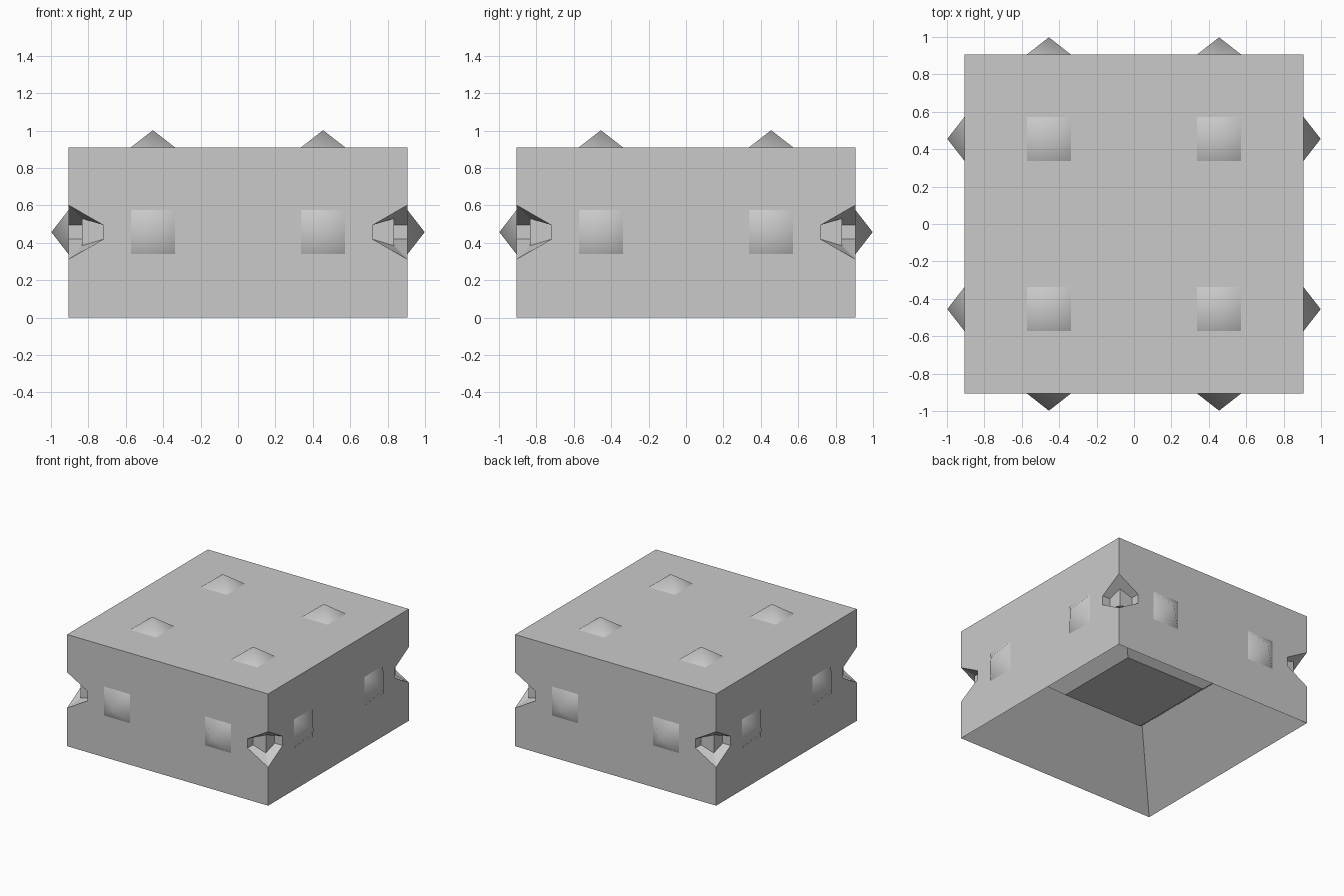
import bpy, bmesh
from math import pi
from mathutils import Matrix, Vector

cube = bpy.data.objects.get("Cube")
if cube:
    bpy.data.objects.remove(cube, do_unlink=True)

HALF, TOP, MID = 0.906, 0.91, 0.457      # half width, height, notch height
CORE = 0.835                             # half width of the core behind the notches
NOTCH_END = 0.72                         # where corner notches stop along a wall

grey = bpy.data.materials.new("plain_grey")
grey.use_nodes = True
colour = (0.59, 0.59, 0.59, 1)
grey.diffuse_color = colour
grey.node_tree.nodes["Principled BSDF"].inputs["Base Color"].default_value = colour


def finish(bm, name):
    """Weld, orient and link a mesh as a named object."""
    bmesh.ops.remove_doubles(bm, verts=bm.verts, dist=0.0005)
    bmesh.ops.recalc_face_normals(bm, faces=bm.faces)
    mesh = bpy.data.meshes.new(name)
    bm.to_mesh(mesh)
    bm.free()
    mesh.materials.append(grey)
    ob = bpy.data.objects.new(name, mesh)
    bpy.context.collection.objects.link(ob)
    return ob


def add_face(bm, points, turn=Matrix.Identity(4)):
    bm.faces.new([bm.verts.new(turn @ Vector(p)) for p in points])


def square(half, z):
    return [(-half, -half, z), (half, -half, z), (half, half, z), (-half, half, z)]


def notch(half, opening, sign):
    """Tapered notch edge at one end of the front wall, from bottom to top."""
    return [(sign * half, -half, MID - opening), (sign * NOTCH_END, -half, MID - 0.038),
            (sign * NOTCH_END, -half, MID + 0.038), (sign * half, -half, MID + opening)]


# Body: four walls with shallow notches wrapped around the corners
bm = bmesh.new()
low, high = square(HALF, 0), square(HALF, TOP)
for side in range(4):
    turn = Matrix.Rotation(side * pi / 2, 4, 'Z')
    right, left = notch(HALF, 0.145, 1), notch(HALF, 0.145, -1)
    add_face(bm, [low[0], low[1], *right, high[1], high[0], *reversed(left)], turn)
    for sign, rim in ((1, right), (-1, left)):
        floor = notch(CORE, 0.073, sign)
        add_face(bm, floor, turn)
        for i in range(3):
            add_face(bm, [rim[i], rim[i + 1], floor[i + 1], floor[i]], turn)
add_face(bm, high)

# Underside: recess with sloping walls around a low central boss
rings = [low, square(0.49, 0.44), square(0.36, 0.33)]
for a, b in zip(rings, rings[1:]):
    for i in range(4):
        j = (i + 1) % 4
        add_face(bm, [a[i], a[j], b[j], b[i]])
add_face(bm, rings[-1])
finish(bm, "notched_body")


# Smooth pyramid studs: four on top, two on each side
def stud(name, matrix):
    bm = bmesh.new()
    base = square(0.118, 0)
    for i in range(4):
        add_face(bm, [base[i], base[(i + 1) % 4], (0, 0, 0.092)])
    ob = finish(bm, name)
    ob.data.transform(matrix)
    ob.data.shade_smooth()


spots = (-0.455, 0.455)
for i, x in enumerate(spots):
    for j, y in enumerate(spots):
        stud(f"top_stud_{i}{j}", Matrix.Translation((x, y, TOP)))
for side, label in enumerate(("front", "left", "back", "right")):
    turn = Matrix.Rotation(side * pi / 2, 4, 'Z')
    for i, x in enumerate(spots):
        stud(f"{label}_stud_{i}", turn @ Matrix.Translation((x, -HALF, MID))
             @ Matrix.Rotation(pi / 2, 4, 'X'))
